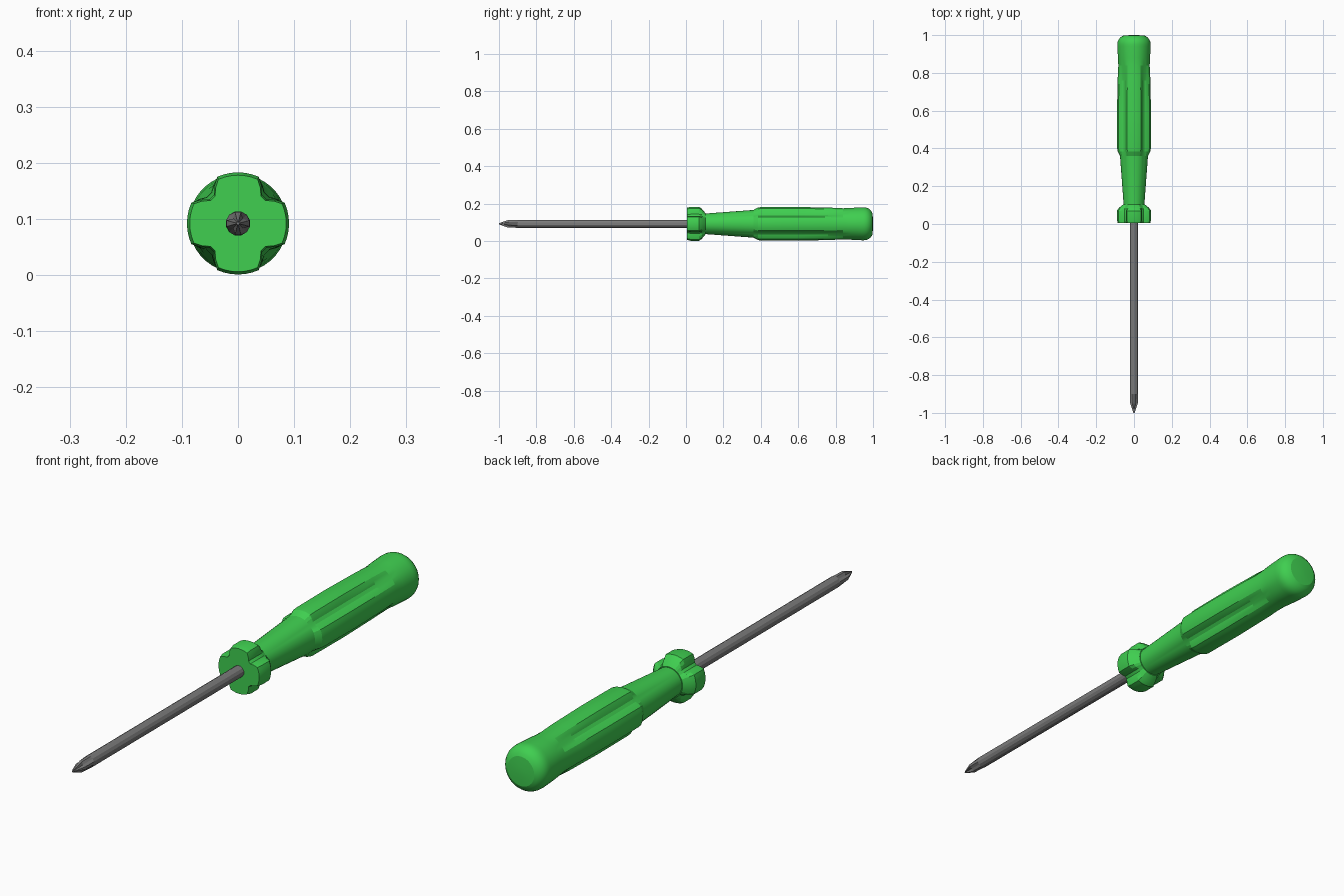
import bpy, bmesh, math

if "Cube" in bpy.data.objects:
    bpy.data.objects.remove(bpy.data.objects["Cube"])

AXIS_Z = 0.092
# one quarter of the section: a ridge (-24..24 deg) then a flute (24..66 deg)
QUARTER = [-24, -16, -8, 0, 8, 16, 24, 32, 40, 50, 58]
FLUTE = {32: 0.45, 40: 0.93, 50: 0.93, 58: 0.45}


def loft(name, rings, color=None, quarter=QUARTER, flute=FLUTE):
    """Skin (y, radius, flute depth) sections along y, closed at both ends."""
    bm = bmesh.new()
    loops = []
    for y, r, depth in rings:
        loop = []
        for k in range(4):
            for a in quarter:
                t = math.radians(a + 90 * k)
                rr = r - depth * flute.get(a, 0)
                loop.append(bm.verts.new((rr * math.cos(t), y, AXIS_Z + rr * math.sin(t))))
        loops.append(loop)
    n = len(loops[0])
    for a, b in zip(loops, loops[1:]):
        for i in range(n):
            j = (i + 1) % n
            bm.faces.new((a[i], a[j], b[j], b[i]))
    for loop, y in ((loops[0], rings[0][0]), (loops[-1], rings[-1][0])):
        c = bm.verts.new((0, y, AXIS_Z))
        for i in range(n):
            bm.faces.new((loop[i], loop[(i + 1) % n], c))
    bmesh.ops.recalc_face_normals(bm, faces=bm.faces)
    mesh = bpy.data.meshes.new(name)
    bm.to_mesh(mesh)
    bm.free()
    ob = bpy.data.objects.new(name, mesh)
    bpy.context.collection.objects.link(ob)
    if color:
        ob.data.materials.append(color)
    bpy.context.view_layer.objects.active = ob
    ob.select_set(True)
    bpy.ops.object.shade_smooth_by_angle(angle=math.radians(15))
    ob.select_set(False)
    return ob


green = bpy.data.materials.new("green_plastic")
green.diffuse_color = (0.05, 0.62, 0.08, 1)
green.use_nodes = True
green.node_tree.nodes["Principled BSDF"].inputs["Base Color"].default_value = green.diffuse_color

# Lobed collar
loft("collar", [(0.005, 0.086, 0.024), (0.025, 0.091, 0.026), (0.07, 0.091, 0.026),
                (0.085, 0.080, 0.018), (0.103, 0.058, 0.0)], green)

# Tapered neck, fluted grip and rounded butt
grip = [(0.09, 0.055, 0), (0.105, 0.055, 0), (0.36, 0.074, 0.002), (0.385, 0.087, 0.015),
        (0.40, 0.089, 0.017), (0.58, 0.090, 0.018), (0.76, 0.087, 0.014), (0.84, 0.083, 0.002),
        (0.88, 0.085, 0), (0.94, 0.088, 0)]
for i in range(7):
    t = math.radians(i * 14)
    grip.append((0.952 + 0.048 * math.sin(t), 0.040 + 0.048 * math.cos(t) if i < 6 else 0.032, 0))
grip[-1] = (1.0, 0.02, 0)
loft("handle", grip, green)

# Steel shaft with a cross-shaped point
steel = bpy.data.materials.new("steel")
steel.diffuse_color = (0.2, 0.2, 0.2, 1)
steel.use_nodes = True
steel.node_tree.nodes["Principled BSDF"].inputs["Base Color"].default_value = steel.diffuse_color
loft("shaft", [(-1.0, 0.003, 0.001), (-0.985, 0.009, 0.005), (-0.95, 0.021, 0.009),
               (-0.90, 0.022, 0.0), (0.06, 0.022, 0.0)],
     steel, quarter=[-15, 15, 45], flute={45: 1})
